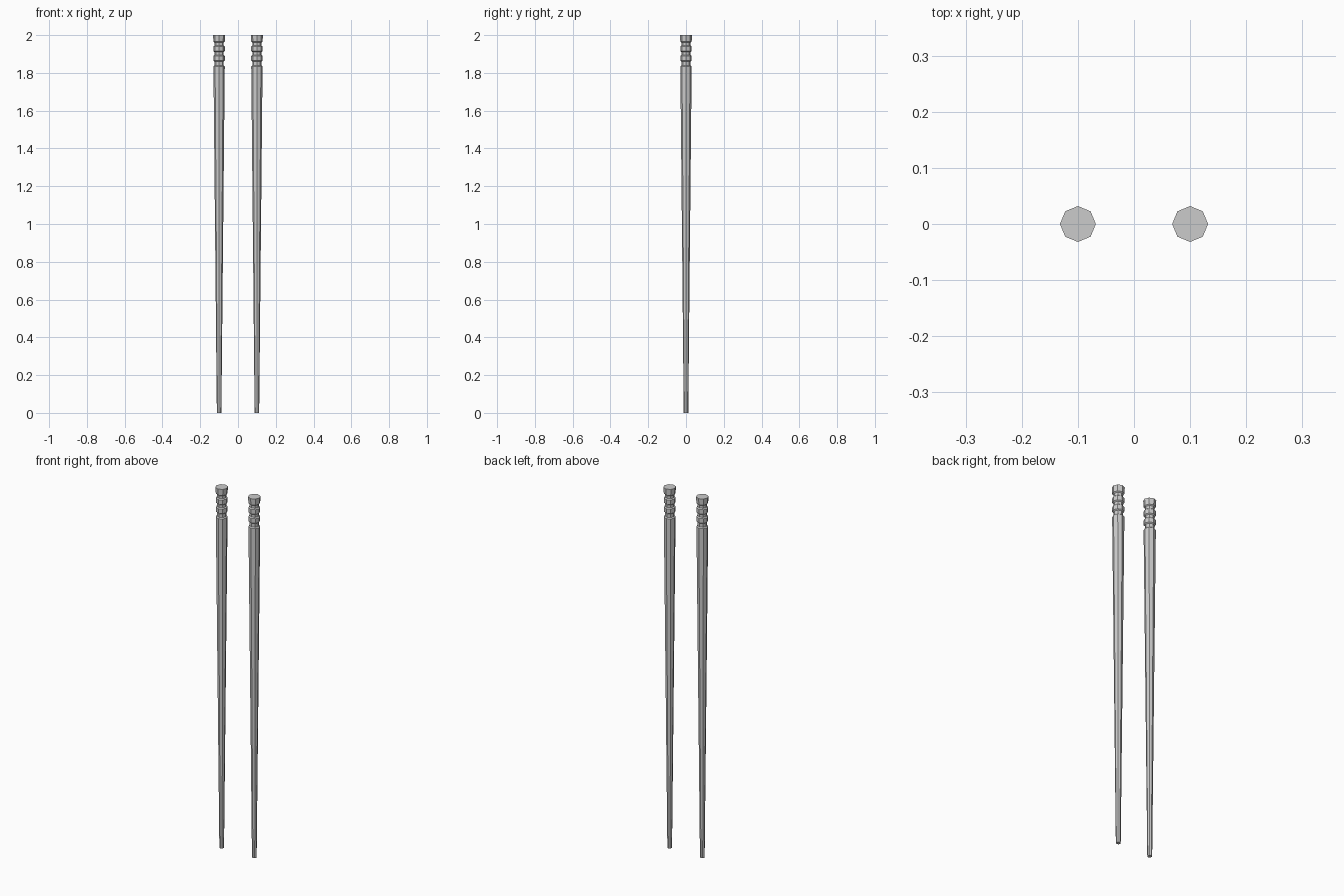
import bpy, bmesh, math

if "Cube" in bpy.data.objects:
    bpy.data.objects.remove(bpy.data.objects["Cube"])

SIDES = 8
# radius, height profile: tapered shaft, then three grooves near the top
PROFILE = [(0.012, 0.0), (0.030, 1.835),
           (0.024, 1.84), (0.024, 1.86), (0.030, 1.865), (0.030, 1.89),
           (0.024, 1.895), (0.024, 1.91), (0.030, 1.915), (0.030, 1.94),
           (0.024, 1.945), (0.024, 1.96), (0.030, 1.965), (0.032, 2.0)]


def chopstick(name, x):
    bm = bmesh.new()
    rings = []
    for r, z in PROFILE:
        rings.append([bm.verts.new((r * math.cos(2 * math.pi * i / SIDES),
                                    r * math.sin(2 * math.pi * i / SIDES), z))
                      for i in range(SIDES)])
    for a, b in zip(rings, rings[1:]):
        for i in range(SIDES):
            j = (i + 1) % SIDES
            bm.faces.new((a[i], a[j], b[j], b[i]))
    # end caps
    bm.faces.new(rings[0][::-1])
    bm.faces.new(rings[-1])
    mesh = bpy.data.meshes.new(name)
    bm.to_mesh(mesh)
    bm.free()
    ob = bpy.data.objects.new(name, mesh)
    ob.location.x = x
    bpy.context.collection.objects.link(ob)


# matching pair
chopstick("left_chopstick", -0.1)
chopstick("right_chopstick", 0.1)
